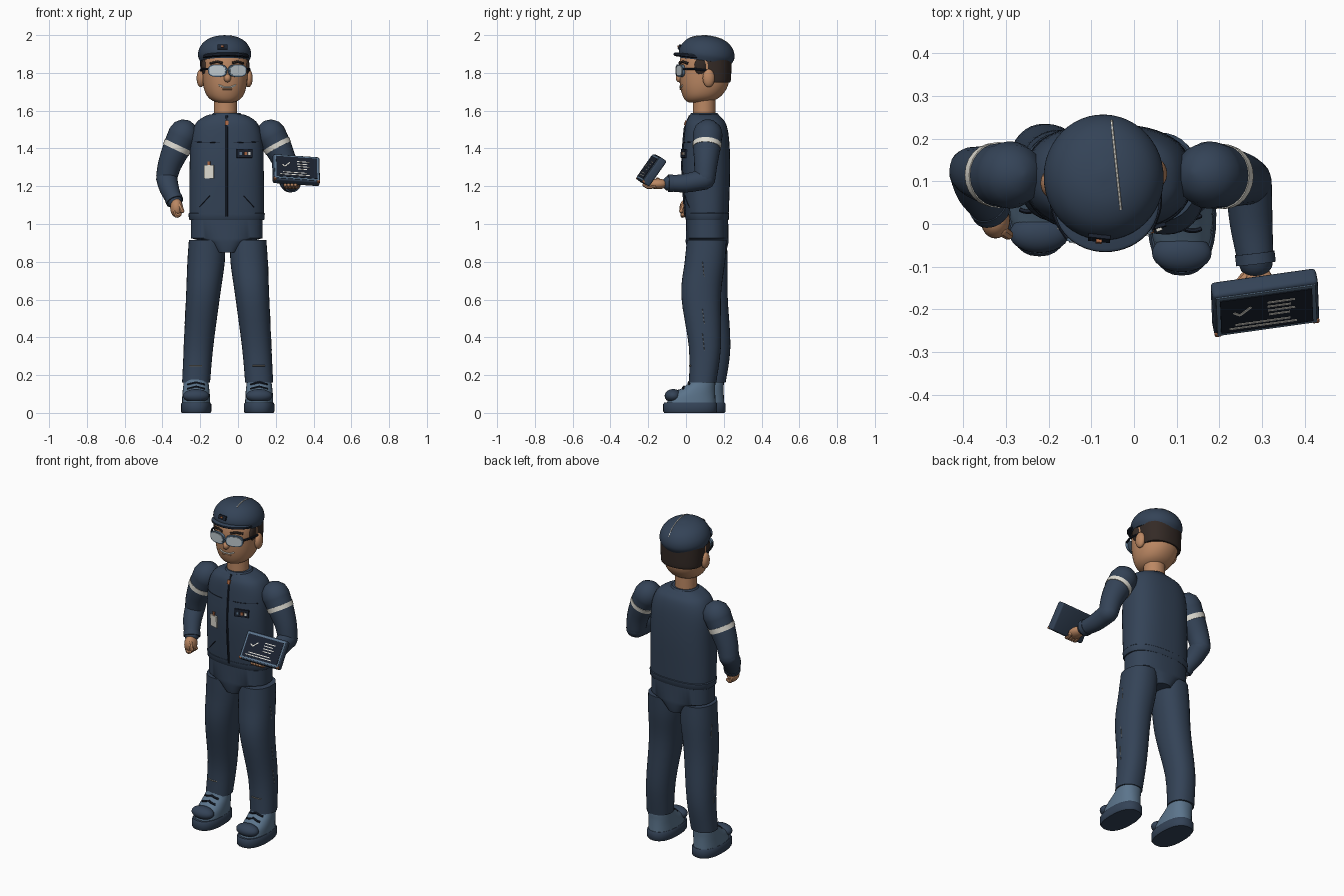
import bpy, bmesh
from math import sin, cos, pi, radians
from mathutils import Vector, Matrix, Quaternion
from mathutils.bvhtree import BVHTree

if "Cube" in bpy.data.objects:
    bpy.data.objects.remove(bpy.data.objects["Cube"])

COLOURS = {
    "navy": (.034, .056, .095), "dark_navy": (.010, .015, .027), "slate": (.105, .175, .26),
    "skin": (.50, .245, .125), "hair": (.034, .023, .019), "white": (.74, .72, .65),
    "lens": (.52, .58, .61), "copper": (.38, .13, .055), "stitch_grey": (.17, .165, .15),
}
MATS, trees, parts = {}, {}, []
for key, rgb in COLOURS.items():
    m = bpy.data.materials.new(key)
    m.use_nodes = True
    m.diffuse_color = (*rgb, 1)
    m.node_tree.nodes["Principled BSDF"].inputs["Base Color"].default_value = (*rgb, 1)
    MATS[key] = m


def build(name, bm, mat):
    bmesh.ops.recalc_face_normals(bm, faces=bm.faces)
    me = bpy.data.meshes.new(name)
    bm.to_mesh(me)
    bm.free()
    me.materials.append(MATS[mat])
    ob = bpy.data.objects.new(name, me)
    bpy.context.collection.objects.link(ob)
    trees[ob.name] = BVHTree.FromPolygons([v.co for v in me.vertices],
                                          [p.vertices[:] for p in me.polygons])
    parts.append(ob)
    return ob


def skin_rings(name, rings, mat):
    bm = bmesh.new()
    loops = [[bm.verts.new(p) for p in ring] for ring in rings]
    for a, b in zip(loops, loops[1:]):
        for i in range(len(a)):
            j = (i + 1) % len(a)
            bm.faces.new((a[i], a[j], b[j], b[i]))
    bm.faces.new(loops[0])
    bm.faces.new(loops[-1])
    return build(name, bm, mat)


def spline(rows, steps):
    """Smoothly interpolate rows of numbers."""
    if steps < 2 or len(rows) < 3:
        return [tuple(r) for r in rows]
    out = []
    for i in range(len(rows) - 1):
        four = [rows[max(0, min(len(rows) - 1, i + k))] for k in (-1, 0, 1, 2)]
        for s in range(steps):
            t = s / steps
            out.append(tuple(b + .5 * t * (c - a + t * (2*a - 5*b + 4*c - d + t * (3*(b - c) + d - a)))
                             for a, b, c, d in zip(*four)))
    return out + [tuple(rows[-1])]


def loft(name, rows, mat, power=2, n=32, steps=4, matrix=Matrix()):
    """Rows are x, y, z, half width, half depth of superellipse rings."""
    def bend(v):
        return (1 if v > 0 else -1) * abs(v) ** (2 / power)
    rings = [[matrix @ Vector((x + rx * bend(cos(2*pi*i/n)), y + ry * bend(sin(2*pi*i/n)), z))
              for i in range(n)] for x, y, z, rx, ry in spline(rows, steps)]
    return skin_rings(name, rings, mat)


def sweep(name, pts, mat, n=16, steps=4, rounded=True):
    """Tube through points of x, y, z, radius."""
    rows = [(Vector(r[:3]), r[3]) for r in spline(pts, steps)]
    if rounded:
        for end, nxt in ((0, 1), (-1, -2)):
            c, r = rows[end]
            d = (c - rows[nxt][0]).normalized()
            dome = [(c + d * r * sin(radians(a)), r * cos(radians(a))) for a in (30, 60, 85)]
            rows = dome[::-1] + rows if end == 0 else rows + dome
    old, q, rings = Vector((0, 0, 1)), Quaternion(), []
    for i, (c, r) in enumerate(rows):
        d = (rows[min(i + 1, len(rows) - 1)][0] - rows[max(i - 1, 0)][0]).normalized()
        q = old.rotation_difference(d) @ q
        old = d
        rings.append([c + q @ Vector((r * cos(2*pi*k/n), r * sin(2*pi*k/n), 0)) for k in range(n)])
    return skin_rings(name, rings, mat)


def ball(name, loc, radii, mat):
    bm = bmesh.new()
    bmesh.ops.create_uvsphere(bm, u_segments=24, v_segments=14, radius=1,
                              matrix=Matrix.Translation(loc) @ Matrix.Diagonal((*radii, 1)))
    return build(name, bm, mat)


def box(name, matrix, loc, size, mat, bevel=0):
    bm = bmesh.new()
    bmesh.ops.create_cube(bm, size=1, matrix=Matrix.Translation(loc) @ Matrix.Diagonal((*size, 1)))
    if bevel:
        bmesh.ops.bevel(bm, geom=bm.edges[:], offset=bevel, segments=3, affect='EDGES', profile=.5)
    bm.transform(matrix)
    return build(name, bm, mat)


def stroke(name, target, pts, mat, r=.003, ray=(0, 1, 0)):
    """Thin line projected onto a part along a ray."""
    ray, path = Vector(ray), []
    for a, b in zip(pts, pts[1:]):
        for s in range(9):
            p = Vector(a).lerp(Vector(b), s / 8)
            hit = trees[target.name].ray_cast(p - ray * 3, ray)[0]
            if hit and (not path or (hit - Vector(path[-1][:3])).length > .0005):
                path.append((*hit, r))
    if len(path) > 1:
        sweep(name, path, mat, n=6, steps=1, rounded=False)


def plate(name, target, x, z, w, h, mat, thick=.009):
    """Thin plate lying on the front of a part."""
    loc, nor = trees[target.name].ray_cast(Vector((x, -3, z)), Vector((0, 1, 0)))[:2]
    ax = Vector((0, 0, 1)).cross(nor).normalized()
    rot = Matrix((ax, -nor, nor.cross(ax))).transposed().to_4x4()
    box(name, Matrix.Translation(loc) @ rot, (0, -thick * .3, 0), (w, thick, h), mat)


# Jacket, collar, neck and pelvis
MID = -.06
jacket = loft("jacket", [(MID, .112, 1.02, .196, .112), (MID, .11, 1.1, .198, .118),
                         (MID, .107, 1.3, .196, .127), (MID, .108, 1.45, .19, .12),
                         (MID, .105, 1.53, .165, .107), (MID, .1, 1.565, .125, .085),
                         (MID, .098, 1.58, .09, .072)], "navy", 2.5, 48)
loft("jacket_hem", [(MID, .112, z, .2 + d, .115 + d) for z, d in
                    ((1.02, -.004), (1.025, 0), (1.055, .002), (1.06, -.003))], "navy", 2.5, 48, 1)
loft("collar", [(MID, .097, z, r, r * .95) for z, r in ((1.55, .09), (1.575, .082), (1.588, .072))],
     "navy")
loft("neck", [(-.066, .096, z, .062, .06) for z in (1.54, 1.7)], "skin")
loft("pelvis", [(MID, .112, 1.04, .189, .111), (MID, .112, .925, .19, .113),
                (MID, .112, .905, .12, .114), (MID, .112, .85, .06, .1)], "navy", 2.5, 48, 1)

# Jacket details
stroke("zip", jacket, [(MID, 0, 1.04), (MID, 0, 1.574)], "dark_navy", .007)
plate("zip_pull", jacket, MID, 1.535, .018, .025, "copper")
for s in (-1, 1):
    stroke("chest_seam", jacket, [(MID + s * .035, 0, 1.43), (MID + s * .17, 0, 1.435)], "dark_navy", .002)
    stroke("pocket_slit", jacket, [(MID + s * .09, 0, 1.15), (MID + s * .145, 0, 1.09)], "dark_navy", .003)
plate("pass_card", jacket, -.153, 1.277, .052, .07, "white")
plate("pass_clip", jacket, -.153, 1.318, .016, .028, "copper")
plate("name_plate", jacket, .033, 1.373, .085, .045, "dark_navy")
for dx, colour in ((-.02, "slate"), (.004, "copper"), (.022, "white")):
    plate("name_plate_mark", jacket, .033 + dx, 1.373, .014, .016, colour, .018)

# Arms: sleeve, reflective band, forearm, cuff
ARMS = {
    "left": ([(.175, .115, 1.475, .079), (.215, .11, 1.4, .072), (.25, .105, 1.32, .062), (.268, .1, 1.24, .055)],
             [(.268, .1, 1.237, .055), (.275, 0, 1.217, .05), (.285, -.085, 1.215, .042)]),
    "right": ([(-.29, .115, 1.475, .079), (-.33, .115, 1.39, .072), (-.363, .12, 1.31, .062), (-.378, .125, 1.245, .056)],
              [(-.378, .125, 1.245, .056), (-.365, .08, 1.19, .052), (-.337, .035, 1.125, .042)]),
}
for side, (upper, lower) in ARMS.items():
    sweep(side + "_upper_sleeve", upper, "navy", 24)
    sweep(side + "_forearm_sleeve", lower, "navy", 24)
    a, b = Vector(upper[0]), Vector(upper[1])
    sweep(side + "_arm_band", [a.lerp(b, t) for t in (.68, .97)], "white", 24, 1, False).scale = (1, 1, 1)
    parts[-1].data.transform(Matrix.Translation(a.lerp(b, .82).xyz) @ Matrix.Scale(1.04, 4)
                             @ Matrix.Translation(-a.lerp(b, .82).xyz))
    a, b = Vector(lower[1]), Vector(lower[2])
    sweep(side + "_cuff", [(*a.lerp(b, t).xyz, .047) for t in (.8, 1.1)], "navy", 24, 1, False)

# Hands
ball("left_palm", (.29, -.15, 1.212), (.04, .055, .028), "skin")
ball("right_palm", (-.325, .008, 1.085), (.034, .042, .05), "skin")
for i in range(4):
    x, y = .262 + i * .018, .036 - i * .018
    sweep("left_finger", [(x, -.165, 1.2, .011), (x - .008, -.2, 1.196, .011), (x - .012, -.222, 1.207, .009)], "skin", 8)
    sweep("right_finger", [(-.335, y, 1.07, .012), (-.325, y, 1.045, .012), (-.308, y, 1.05, .01)], "skin", 8)
sweep("left_thumb", [(.262, -.125, 1.215, .014), (.24, -.15, 1.235, .012)], "skin", 8)
sweep("right_thumb", [(-.31, -.015, 1.1, .014), (-.295, -.025, 1.07, .012)], "skin", 8)

# Tablet
TAB = (Matrix.Translation((.307, -.183, 1.285)) @ Matrix.Rotation(radians(8), 4, 'Z')
       @ Matrix.Rotation(radians(4), 4, 'Y') @ Matrix.Rotation(radians(-35), 4, 'X'))
box("tablet_body", TAB, (0, 0, 0), (.25, .045, .165), "navy", .01)
box("tablet_rim", TAB, (0, -.021, 0), (.236, .008, .15), "slate")
box("tablet_screen", TAB, (0, -.023, 0), (.218, .009, .13), "dark_navy")
for x, z, w in ((.035, .036, .065), (.03, .02, .055), (.035, .004, .065), (.03, -.012, .05),
                (-.01, -.036, .13), (-.01, -.05, .16)):
    box("screen_line", TAB, (x, -.026, z), (w, .006, .005), "white")
for x, z, w, turn in ((-.07, .006, .02, 40), (-.05, .014, .038, -45)):
    box("screen_tick", TAB @ Matrix.Translation((x, -.026, z)) @ Matrix.Rotation(radians(turn), 4, 'Y'),
        (0, 0, 0), (w, .006, .006), "white")
for s in (-1, 1):
    box("tablet_corner", TAB, (s * .116, -.015, -.075), (.016, .018, .014), "copper", .003)

# Legs and shoes
for side, s in (("right", -1), ("left", 1)):
    rows = []
    for off, y, z, rx, ry in ((.11, .11, .915, .095, .105), (.114, .1, .8, .099, .107), (.13, .08, .62, .09, .105),
                              (.154, .1, .35, .078, .085), (.167, .088, .16, .074, .072)):
        back = min(.05, (.915 - z) * .12) if s < 0 else 0
        rows.append((-.055 + s * off, y + back, z, rx, ry))
    leg = loft(side + "_trouser_leg", rows, "navy", 2.2)
    x, y = -.055 + s * .167, .022 if s > 0 else .067
    stroke(side + "_hem_stitch", leg, [(x - .035, 0, .25), (x + .03, 0, .25)], "stitch_grey", .004)
    for top, low in ((.8, .72), (.55, .47), (.42, .33)):
        stroke(side + "_side_seam", leg, [(0, y + .065, top), (0, y + .075, low)], "stitch_grey", .0015, (-s, 0, 0))
    loft(side + "_sole", [(x, y, 0, .076, .137), (x, y, .008, .081, .143), (x, y, .045, .081, .143),
                          (x, y, .055, .075, .137)], "navy", 2.4, 32, 1)
    shoe = loft(side + "_shoe", [(x, y + .005, .05, .074, .13), (x, y + .015, .09, .073, .118),
                                 (x, y + .04, .125, .07, .092), (x, y + .063, .16, .066, .07),
                                 (x, y + .066, .195, .064, .064)], "slate", 2.3)
    ball(side + "_toe_cap", (x, y - .09, .09), (.07, .045, .036), "navy")
    for z in (.135, .158):
        stroke(side + "_lace", shoe, [(x - .045, 0, z - .008), (x, 0, z + .004), (x + .045, 0, z - .008)],
               "dark_navy", .006)

# Head and face
first = len(parts)
HX = -.07
head = loft("head", [(HX, .062, 1.642, .03, .04), (HX, .072, 1.652, .066, .073), (HX, .085, 1.68, .096, .103),
                     (HX, .095, 1.73, .114, .126), (HX, .098, 1.8, .121, .134), (HX, .1, 1.87, .121, .132),
                     (HX, .1, 1.93, .1, .11)], "skin", 2.15, 40)
loft("hair", [(HX, .14, 1.748, .118, .092), (HX, .138, 1.762, .123, .099), (HX, .135, 1.82, .126, .105),
              (HX, .13, 1.88, .127, .112)], "hair", 2.2, 40)
ball("nose", (HX, -.034, 1.772), (.019, .021, .022), "skin")
stroke("smile", head, [(HX - .045, 0, 1.735), (HX - .018, 0, 1.724), (HX + .018, 0, 1.724), (HX + .045, 0, 1.735)],
       "white", .005)
stroke("lower_lip", head, [(HX - .025, 0, 1.715), (HX + .025, 0, 1.715)], "skin", .006)

# Paired features and glasses
for s in (-1, 1):
    ball("ear", (HX + s * .127, .107, 1.772), (.022, .032, .048), "skin")
    ball("sideburn", (HX + s * .112, .067, 1.835), (.016, .035, .045), "hair")
    stroke("eyebrow", head, [(HX + s * .025, 0, 1.852), (HX + s * .055, 0, 1.86), (HX + s * .088, 0, 1.85)],
           "hair", .007)
    GL = (Matrix.Translation((HX + s * .053, -.036, 1.812)) @ Matrix.Rotation(radians(s * 14), 4, 'Z')
          @ Matrix.Rotation(pi / 2, 4, 'X'))
    loft("glasses_frame", [(0, 0, z, .05, .033) for z in (-.008, .006)], "slate", 2.8, matrix=GL)
    loft("glasses_lens", [(0, 0, z, .043, .027) for z in (0, .009)], "lens", 2.8, matrix=GL)
    sweep("glasses_arm", [(HX + s * .1, -.022, 1.82, .006), (HX + s * .123, .03, 1.82, .006),
                          (HX + s * .128, .105, 1.812, .006)], "dark_navy", 8)
sweep("glasses_bridge", [(HX - .014, -.046, 1.818, .006), (HX + .014, -.046, 1.818, .006)], "slate", 8)

# Cap
CAP = Matrix.Translation((HX, .108, 1.885)) @ Matrix.Rotation(radians(-7), 4, 'X')
cap = loft("cap", [(0, 0, z, r * .97, r * 1.02) for z, r in
                   ((-.022, .134), (.008, .145), (.045, .138), (.08, .112), (.104, .068), (.114, .01))],
           "navy", n=48, matrix=CAP)
brim = loft("cap_brim", [(0, -.065, z - .006, .122 - d, .109 - d) for z, d in
                         ((-.01, .008), (-.006, 0), (.004, 0), (.009, .006))], "navy", n=48, steps=1, matrix=CAP)
brim.data.materials.append(MATS["dark_navy"])
for f in brim.data.polygons:
    f.material_index = int(f.normal.z < .3)
stroke("cap_stitch", cap, [(HX + .032, .24, 0), (HX + .032, .03, 0)], "white", .003, (0, 0, -1))
plate("cap_badge", cap, HX - .025, 1.936, .052, .026, "dark_navy")
plate("cap_badge_mark", cap, HX - .025, 1.936, .014, .01, "copper", .018)

# Turn the head slightly toward the model's left
PIVOT = Matrix.Translation((HX, .1, 0))
for ob in parts[first:]:
    ob.matrix_world = PIVOT @ Matrix.Rotation(radians(6), 4, 'Z') @ PIVOT.inverted()

for ob in bpy.context.selected_objects:
    ob.select_set(False)
for ob in parts:
    ob.select_set(True)
bpy.context.view_layer.objects.active = parts[0]
bpy.ops.object.shade_smooth_by_angle(angle=radians(40))
